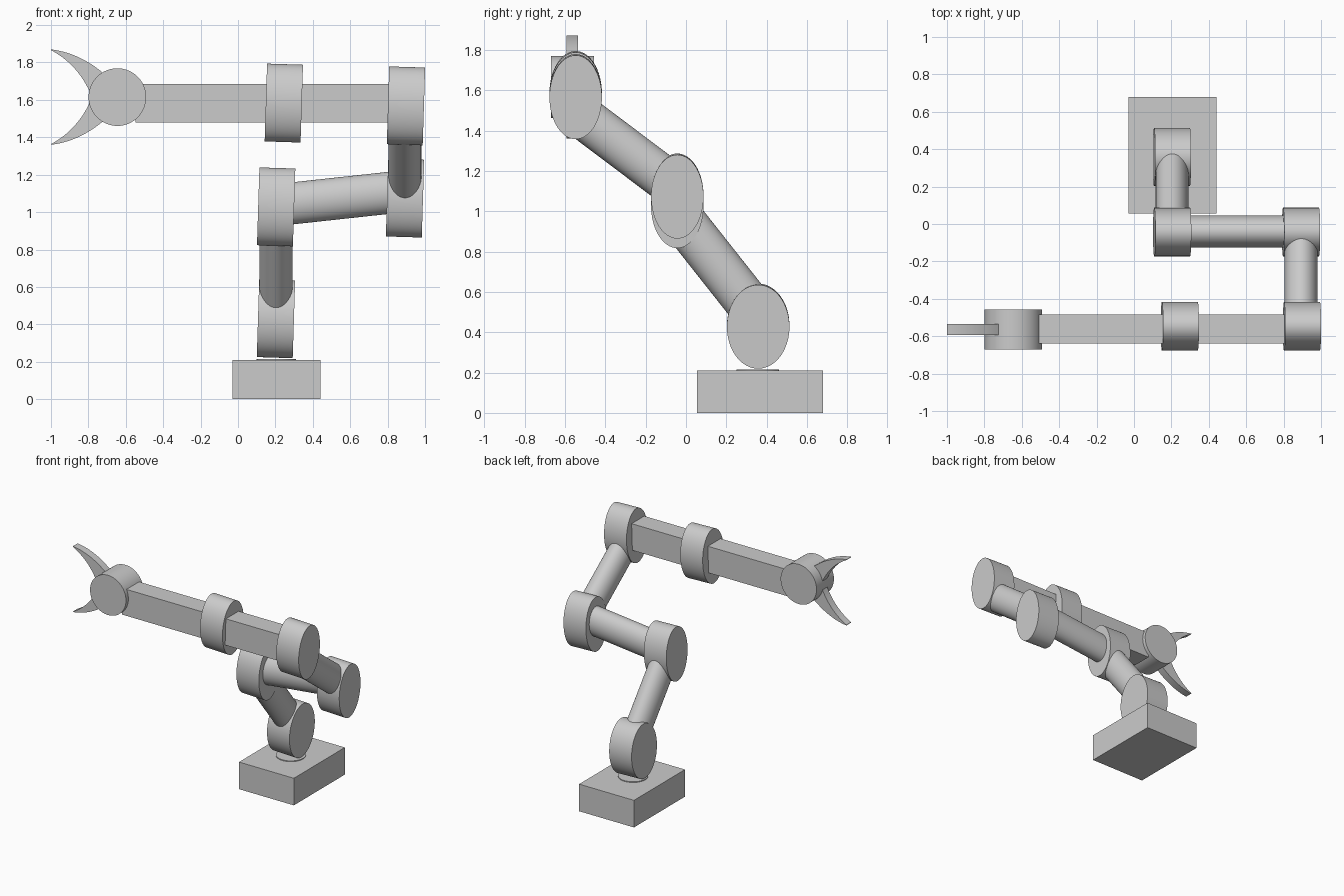
import bpy, bmesh, math
from mathutils import Matrix, Vector

cube = bpy.data.objects.get("Cube")
if cube:
    bpy.data.objects.remove(cube, do_unlink=True)

GREY = (0.6, 0.6, 0.6, 1.0)
grey = bpy.data.materials.new("plain_grey")
grey.use_nodes = True
grey.diffuse_color = GREY
for node in grey.node_tree.nodes:
    if node.type == 'BSDF_PRINCIPLED':
        node.inputs["Base Color"].default_value = GREY


def finish(name, bm):
    """Turn a bmesh into a shaded object with crisp rims."""
    bmesh.ops.recalc_face_normals(bm, faces=bm.faces)
    mesh = bpy.data.meshes.new(name)
    bm.to_mesh(mesh)
    bm.free()
    mesh.materials.append(grey)
    mesh.shade_smooth()
    mesh.set_sharp_from_angle(angle=math.radians(35))
    obj = bpy.data.objects.new(name, mesh)
    bpy.context.collection.objects.link(obj)
    return obj


def box(name, low, high):
    low, high = Vector(low), Vector(high)
    bm = bmesh.new()
    bmesh.ops.create_cube(bm, size=1, matrix=Matrix.Translation((low + high) / 2)
                          @ Matrix.Diagonal((*(high - low), 1)))
    return finish(name, bm)


def rod(name, start, end, side, side_radius, other_radius):
    """Elliptical cylinder between two points; side is one cross-section axis."""
    start, end = Vector(start), Vector(end)
    axis = (end - start).normalized()
    side = Vector(side)
    side = (side - axis * side.dot(axis)).normalized()
    other = axis.cross(side)
    frame = Matrix((side, other, axis)).transposed().to_4x4()
    bm = bmesh.new()
    bmesh.ops.create_cone(bm, cap_ends=True, segments=64, radius1=1, radius2=1, depth=1,
                          matrix=Matrix.Translation((start + end) / 2) @ frame
                          @ Matrix.Diagonal((side_radius, other_radius, (end - start).length, 1)))
    return finish(name, bm)


def joint(name, x, y, z, radius_y=0.13):
    """Oval drum lying along x, leaning slightly."""
    lean = math.radians(1.8)
    half = Vector((math.cos(lean), 0, -math.sin(lean))) * 0.096
    centre = Vector((x, y, z))
    return rod(name, centre - half, centre + half, (0, 1, 0), radius_y, 0.208)


# Base and turntable
box("base", (-0.03, 0.055, 0), (0.44, 0.68, 0.21))
rod("turntable", (0.205, 0.355, 0.2), (0.205, 0.355, 0.216), (1, 0, 0), 0.105, 0.105)

# Drum joints
joint("shoulder_joint", 0.203, 0.358, 0.43, 0.155)
joint("lower_elbow_joint", 0.204, -0.043, 1.028)
joint("upper_elbow_joint", 0.893, -0.043, 1.075)
joint("wrist_joint", 0.898, -0.547, 1.568)
joint("forearm_collar", 0.245, -0.547, 1.583)

# Round links between joints
rod("lower_link", (0.203, 0.35, 0.49), (0.203, -0.045, 0.99), (1, 0, 0), 0.088, 0.111)
rod("cross_link", (0.2, -0.04, 1.037), (0.89, -0.04, 1.112), (0, 1, 0), 0.085, 0.112)
rod("upper_link", (0.893, -0.045, 1.115), (0.893, -0.53, 1.48), (1, 0, 0), 0.088, 0.108)

# Square forearm and round hand
box("forearm", (-0.547, -0.64, 1.48), (0.85, -0.485, 1.685))
HAND_Z = 1.615
rod("hand", (-0.645, -0.67, HAND_Z), (-0.645, -0.457, HAND_Z), (1, 0, 0), 0.154, 0.154)


def bezier(a, b, c, t):
    return Vector(a) * (1 - t) ** 2 + Vector(b) * 2 * t * (1 - t) + Vector(c) * t * t


# Curved claws, mirrored above and below the hand
def claw(name, sign, steps=14):
    tip = (-1.0, 0.255)
    bm = bmesh.new()
    rings = []
    for i in range(steps + 1):
        t = i / steps
        outer = bezier(tip, (-0.841, 0.236), (-0.705, 0.115), t)
        inner = bezier((-1.0, 0.251), (-0.85, 0.172), (-0.78, 0.0), t)
        rings.append([bm.verts.new((p.x, y, HAND_Z + sign * p.y)) for p, y in
                      ((outer, -0.593), (outer, -0.535), (inner, -0.535), (inner, -0.593))])
    for a, b in zip(rings, rings[1:]):
        for k in range(4):
            n = (k + 1) % 4
            bm.faces.new((a[k], a[n], b[n], b[k]))
    bm.faces.new(rings[0])
    bm.faces.new(rings[-1])
    return finish(name, bm)


claw("upper_claw", 1)
claw("lower_claw", -1)
